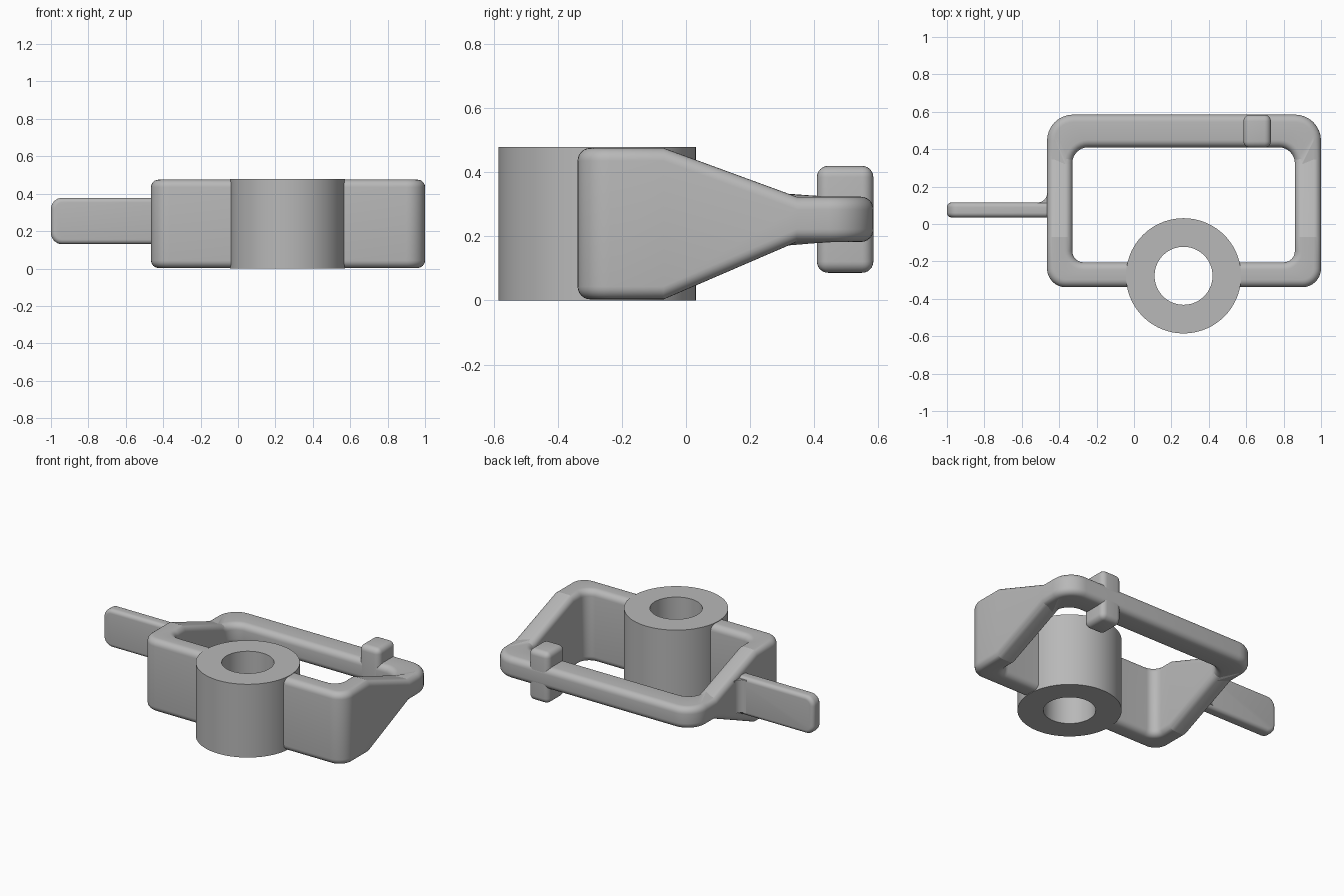
import bpy, bmesh
from math import sin, cos, pi, radians
from mathutils import Vector

cube = bpy.data.objects.get("Cube")
if cube:
    bpy.data.objects.remove(cube, do_unlink=True)

grey = bpy.data.materials.new("plain grey")
grey.use_nodes = True
colour = (0.48, 0.48, 0.48, 1)
grey.diffuse_color = colour
grey.node_tree.nodes["Principled BSDF"].inputs["Base Color"].default_value = colour


def finish(name, bm):
    """Turn a bmesh into a smooth-shaded object with crisp edges."""
    bmesh.ops.recalc_face_normals(bm, faces=bm.faces[:])
    mesh = bpy.data.meshes.new(name)
    bm.to_mesh(mesh)
    bm.free()
    mesh.materials.append(grey)
    obj = bpy.data.objects.new(name, mesh)
    bpy.context.collection.objects.link(obj)
    bpy.ops.object.select_all(action='DESELECT')
    obj.select_set(True)
    bpy.context.view_layer.objects.active = obj
    bpy.ops.object.shade_smooth_by_angle(angle=radians(18))
    return obj


def skin(name, loops, closed):
    """Join loops of equal length side by side, last back to first."""
    bm = bmesh.new()
    rows = [[bm.verts.new(p) for p in loop] for loop in loops]
    count = len(rows[0])
    for a, b in zip(rows, rows[1:] + rows[:1]):
        for i in range(count if closed else count - 1):
            j = (i + 1) % count
            bm.faces.new((a[i], a[j], b[j], b[i]))
    if not closed:
        bm.faces.new([r[0] for r in rows])
        bm.faces.new([r[-1] for r in rows])
    return finish(name, bm)


def prism(points, direction):
    bm = bmesh.new()
    face = bm.faces.new([bm.verts.new(p) for p in points])
    ext = bmesh.ops.extrude_face_region(bm, geom=[face])
    moved = [v for v in ext["geom"] if isinstance(v, bmesh.types.BMVert)]
    bmesh.ops.translate(bm, vec=Vector(direction), verts=moved)
    bmesh.ops.recalc_face_normals(bm, faces=bm.faces[:])
    return bm


def round_edges(bm, width):
    edges = [e for e in bm.edges if e.calc_face_angle(0) > 0.6]
    bmesh.ops.bevel(bm, geom=edges, offset=width, segments=6,
                    profile=0.5, affect='EDGES', clamp_overlap=True)


def arc(cx, cy, r, start, end, n=8):
    steps = [start + (end - start) * i / n for i in range(n + 1)]
    return [(cx + r * cos(radians(a)), cy + r * sin(radians(a))) for a in steps]


# Frame: open rounded loop whose height tapers towards the back bar
TAPER_START, TAPER_END = -0.07, 0.345
GAP = (0.495, 0.035)
ROUND = 0.04


def half_taper(y):
    t = (y - TAPER_START) / (TAPER_END - TAPER_START)
    return max(0, min(1, t))


def outline(x0, x1, y0, y1, front_r, back_r):
    bend = min(TAPER_END, y1 - back_r - 0.005)
    pts = [(GAP[0], y0)]
    pts += arc(x1 - front_r, y0 + front_r, front_r, -90, 0)
    pts += [(x1, TAPER_START), (x1, bend)]
    pts += arc(x1 - back_r, y1 - back_r, back_r, 0, 90)
    pts += arc(x0 + back_r, y1 - back_r, back_r, 90, 180)
    pts += [(x0, bend), (x0, TAPER_START)]
    pts += arc(x0 + front_r, y0 + front_r, front_r, 180, 270)
    return pts + [(GAP[1], y0)]


def frame_loop(inner, top, inset, drop):
    if inner:
        d = inset
        pts = outline(-0.33 - d, 0.86 + d, -0.205 - d, 0.41 + d, 0.06 + d, 0.085 + d)
    else:
        d = inset
        pts = outline(-0.465 + d, 1 - d, -0.338 + d, 0.585 - d, 0.1 - d, 0.14 - d)
    loop = []
    for x, y in pts:
        t = half_taper(y)
        z = 0.475 - 0.152 * t - drop if top else 0.003 + 0.179 * t + drop
        loop.append((x, y, z))
    return loop


frame_loops = []
for inner, top in ((False, False), (False, True), (True, True), (True, False)):
    corner = []
    for i in range(7):
        a = pi / 2 * i / 6
        corner.append(frame_loop(inner, top, ROUND * (1 - cos(a)), ROUND * (1 - sin(a))))
    # Walk each corner in the direction of travel around the section
    frame_loops += corner if inner != top else corner[::-1]
skin("frame", frame_loops, False)

# Hub: thick tube with sharp rims, closing the gap in the front wall
hub_loops = []
for r, z in ((0.308, 0), (0.308, 0.478), (0.155, 0.478), (0.155, 0)):
    hub_loops.append([(x, y, z) for x, y in arc(0.265, -0.277, r, 0, 360, 72)[:-1]])
skin("hub", hub_loops, True)

# Side tab: thin plate with a rounded free end
tab = [(-0.42, 0.13), (-0.42, 0.378)]
tab += arc(-0.94, 0.318, 0.06, 90, 180) + arc(-0.94, 0.19, 0.06, 180, 270)
bm = prism([(x, 0.035, z) for x, z in tab], (0, 0.08, 0))
round_edges(bm, 0.025)
finish("side_tab", bm)

# Curved fillet where the tab meets the frame
fillet = arc(-0.515, 0.165, 0.05, -90, 0) + [(-0.445, 0.165), (-0.445, 0.09), (-0.515, 0.09)]
finish("tab_fillet", prism([(x, y, 0.15) for x, y in fillet], (0, 0, 0.215)))

# Cross peg: upright rounded block through the back bar
peg = [(0.585, 0.408), (0.732, 0.408), (0.732, 0.584), (0.585, 0.584)]
bm = prism([(x, y, 0.086) for x, y in peg], (0, 0, 0.333))
round_edges(bm, 0.035)
finish("cross_peg", bm)
